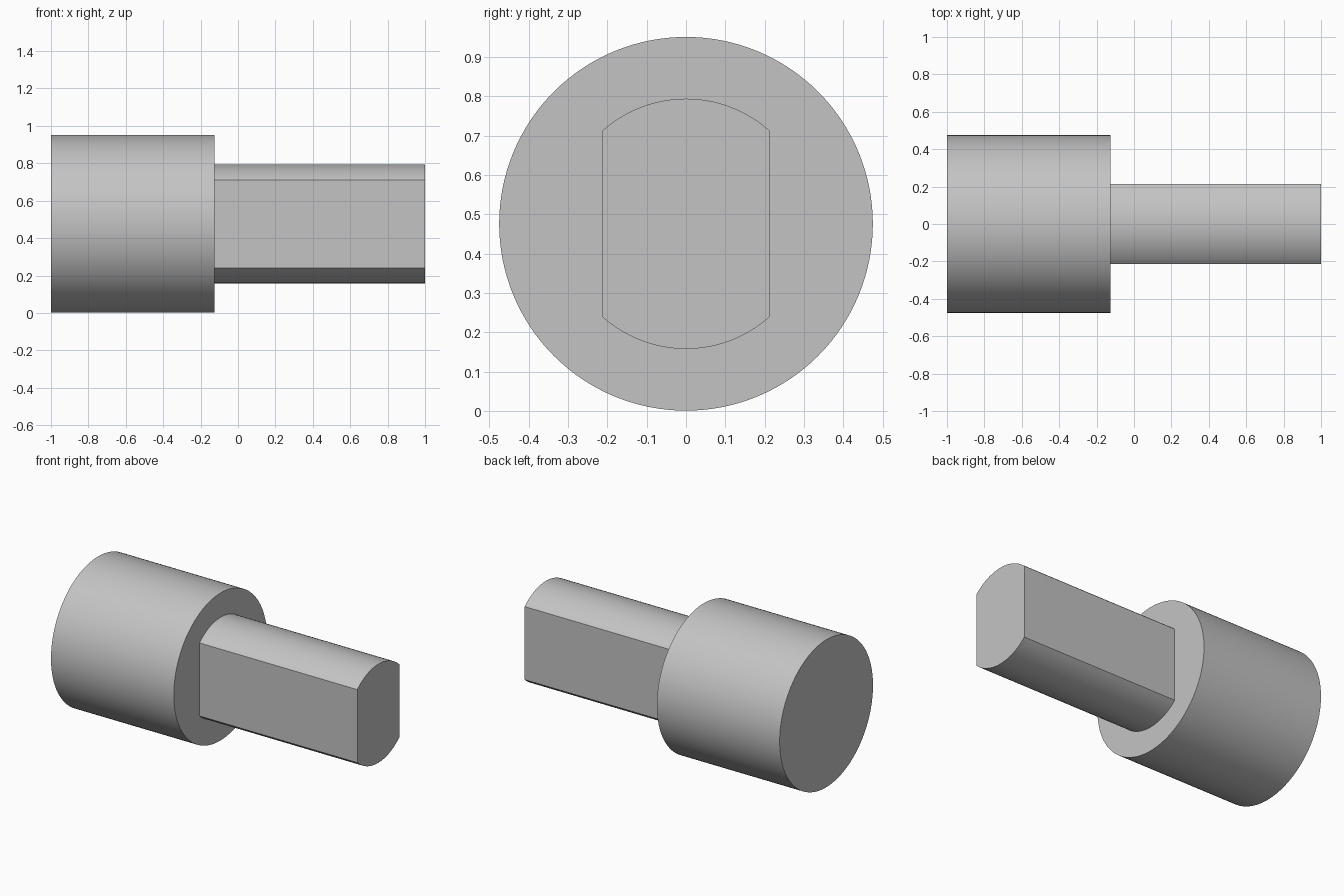
import bpy
import bmesh
import math

AXIS_Z = 0.476
COLLAR_R = 0.475
SHAFT_R = 0.318
FLAT_Y = 0.214
STEP_X = -0.125

cube = bpy.data.objects.get("Cube")
if cube:
    bpy.data.objects.remove(cube, do_unlink=True)

# Plain grey metal
grey = bpy.data.materials.new("plain grey")
grey.use_nodes = True
colour = (0.55, 0.55, 0.55, 1)
grey.diffuse_color = colour
grey.node_tree.nodes["Principled BSDF"].inputs["Base Color"].default_value = colour


def arc(radius, start, end, count):
    """Points in the y-z plane along an arc, both ends included."""
    step = (end - start) / (count - 1)
    return [(radius * math.cos(start + i * step), radius * math.sin(start + i * step))
            for i in range(count)]


def extrude_along_x(name, profile, x0, x1):
    """Solid made by sweeping a y-z profile from x0 to x1."""
    bm = bmesh.new()
    face = bm.faces.new([bm.verts.new((x0, y, AXIS_Z + z)) for y, z in profile])
    swept = bmesh.ops.extrude_face_region(bm, geom=[face], use_keep_orig=True)
    moved = [v for v in swept["geom"] if isinstance(v, bmesh.types.BMVert)]
    bmesh.ops.translate(bm, verts=moved, vec=(x1 - x0, 0, 0))
    bmesh.ops.recalc_face_normals(bm, faces=bm.faces)
    mesh = bpy.data.meshes.new(name)
    bm.to_mesh(mesh)
    bm.free()
    mesh.materials.append(grey)
    obj = bpy.data.objects.new(name, mesh)
    bpy.context.collection.objects.link(obj)
    bpy.ops.object.select_all(action="DESELECT")
    obj.select_set(True)
    bpy.context.view_layer.objects.active = obj
    bpy.ops.object.shade_smooth_by_angle(angle=math.radians(25))
    return obj


# Round collar
circle = arc(COLLAR_R, 0, 2 * math.pi, 129)[:-1]
extrude_along_x("collar", circle, -1, STEP_X)

# Shaft with two flats: an upper and a lower arc joined by straight sides
corner = math.acos(FLAT_Y / SHAFT_R)
upper = arc(SHAFT_R, corner, math.pi - corner, 33)
lower = [(-y, -z) for y, z in upper]
extrude_along_x("flatted_shaft", upper + lower, STEP_X - 0.02, 1)
